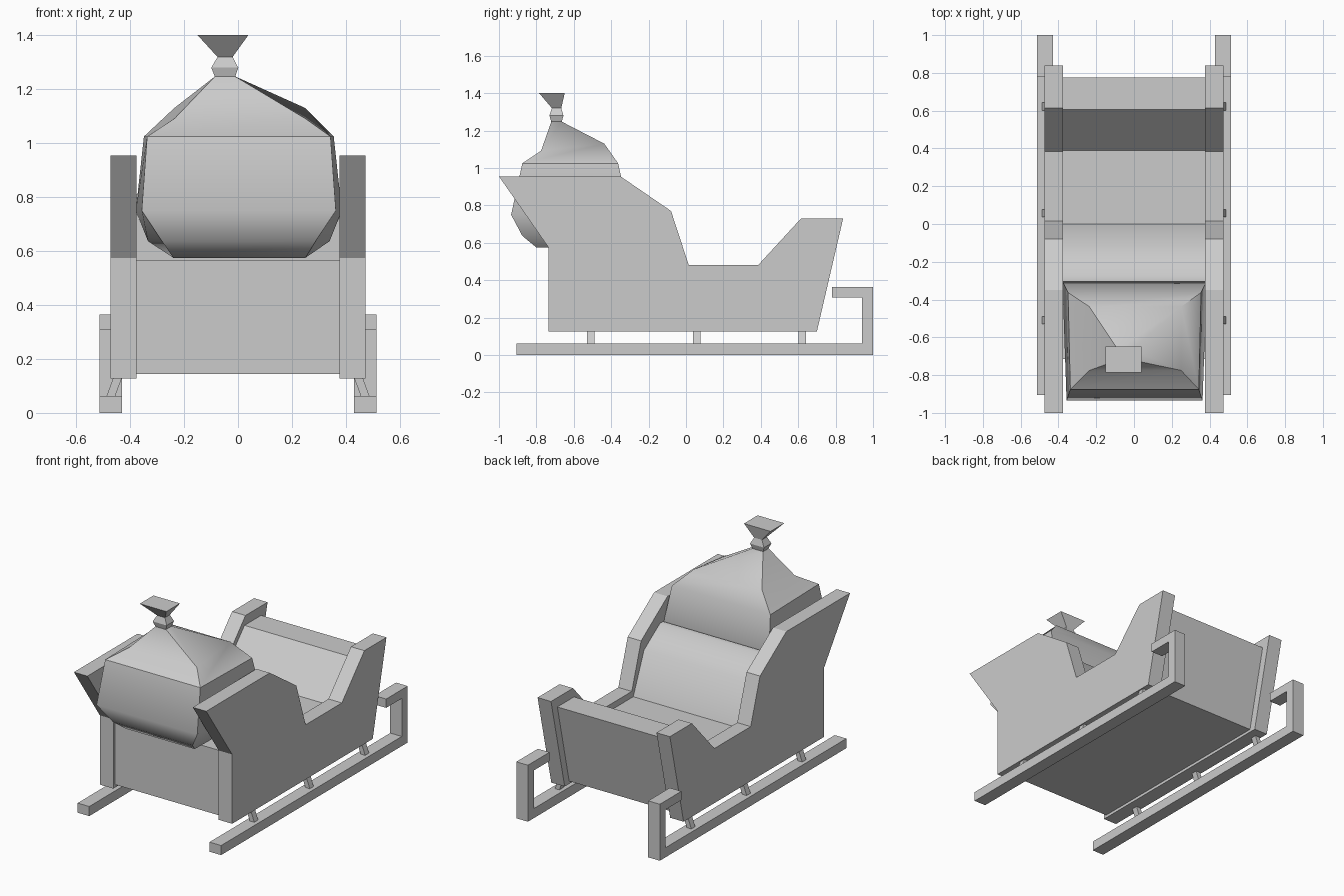
import bpy, bmesh

if "Cube" in bpy.data.objects:
    bpy.data.objects.remove(bpy.data.objects["Cube"])


def finish(name, bm, smooth=None):
    bmesh.ops.recalc_face_normals(bm, faces=bm.faces)
    mesh = bpy.data.meshes.new(name)
    bm.to_mesh(mesh)
    bm.free()
    ob = bpy.data.objects.new(name, mesh)
    bpy.context.collection.objects.link(ob)
    if smooth:
        bpy.ops.object.select_all(action='DESELECT')
        ob.select_set(True)
        bpy.context.view_layer.objects.active = ob
        bpy.ops.object.shade_smooth_by_angle(angle=smooth)
    return ob


def extrude_profile(name, pts, x0, x1, smooth=None):
    """Side profile of (y, z) points made solid from x0 to x1."""
    bm = bmesh.new()
    face = bm.faces.new([bm.verts.new((x0, y, z)) for y, z in pts])
    ext = bmesh.ops.extrude_face_region(bm, geom=[face])
    verts = [v for v in ext['geom'] if isinstance(v, bmesh.types.BMVert)]
    bmesh.ops.translate(bm, verts=verts, vec=(x1 - x0, 0, 0))
    return finish(name, bm, smooth)


def loft(name, rings, smooth=None):
    """Closed skin over a stack of four-cornered rings."""
    bm = bmesh.new()
    loops = [[bm.verts.new(p) for p in r] for r in rings]
    for a, b in zip(loops, loops[1:]):
        for i in range(4):
            j = (i + 1) % 4
            bm.faces.new((a[i], a[j], b[j], b[i]))
    bm.faces.new(loops[0])
    bm.faces.new(loops[-1])
    return finish(name, bm, smooth)


def ring(cx, y0, z0, w0, y1, z1, w1):
    """Front edge (y0, z0, half width w0) and rear edge (y1, z1, w1)."""
    return [(cx - w0, y0, z0), (cx + w0, y0, z0),
            (cx + w1, y1, z1), (cx - w1, y1, z1)]


# Side panels, runners and struts
panel = [(-1, .955), (-.35, .955), (-.08, .77), (.015, .48), (.385, .48),
         (.615, .73), (.84, .73), (.70, .127), (-.735, .127), (-.735, .575)]
runner = [(-.905, 0), (1, 0), (1, .365), (.78, .365), (.78, .308),
          (.94, .308), (.94, .062), (-.905, .062)]
for side, s in (("left", -1), ("right", 1)):
    extrude_profile(side + "_panel", panel, s * .377, s * .473)
    extrude_profile(side + "_runner", runner, s * .43, s * .513)
    for i, y in enumerate((-.51, .057, .622)):
        loft(f"{side}_strut_{i + 1}",
             [ring(s * x, y - .02, z, .016, y + .02, z, .016)
              for x, z in ((.476, .05), (.443, .14))])

# Body: rear shelf, backrest, seat and dash in one profile
body = [(-.715, .145), (-.715, .565), (-.305, .565), (-.305, .81),
        (-.272, .81), (-.11, .70), (0, .44), (.39, .44),
        (.605, .67), (.775, .67), (.655, .145)]
extrude_profile("body", body, -.38, .38, .75)

# Sack with gathered neck
loft("sack", [
    ring(.005, -.80, .575, .245, -.43, .575, .245),
    ring(.003, -.875, .637, .285, -.36, .637, .337),
    ring(.003, -.935, .75, .36, -.302, .75, .382),
    ring(.003, -.875, 1.025, .34, -.363, 1.025, .352),
    ring(.007, -.775, 1.092, .242, -.437, 1.13, .244),
    ring(-.048, -.72, 1.248, .037, -.665, 1.248, .037)], .75)
loft("sack_tie", [
    ring(-.048, -.72, 1.245, .037, -.665, 1.245, .037),
    ring(-.049, -.73, 1.28, .05, -.655, 1.28, .05),
    ring(-.048, -.717, 1.32, .028, -.667, 1.32, .028),
    ring(-.056, -.787, 1.402, .095, -.648, 1.402, .095)])
